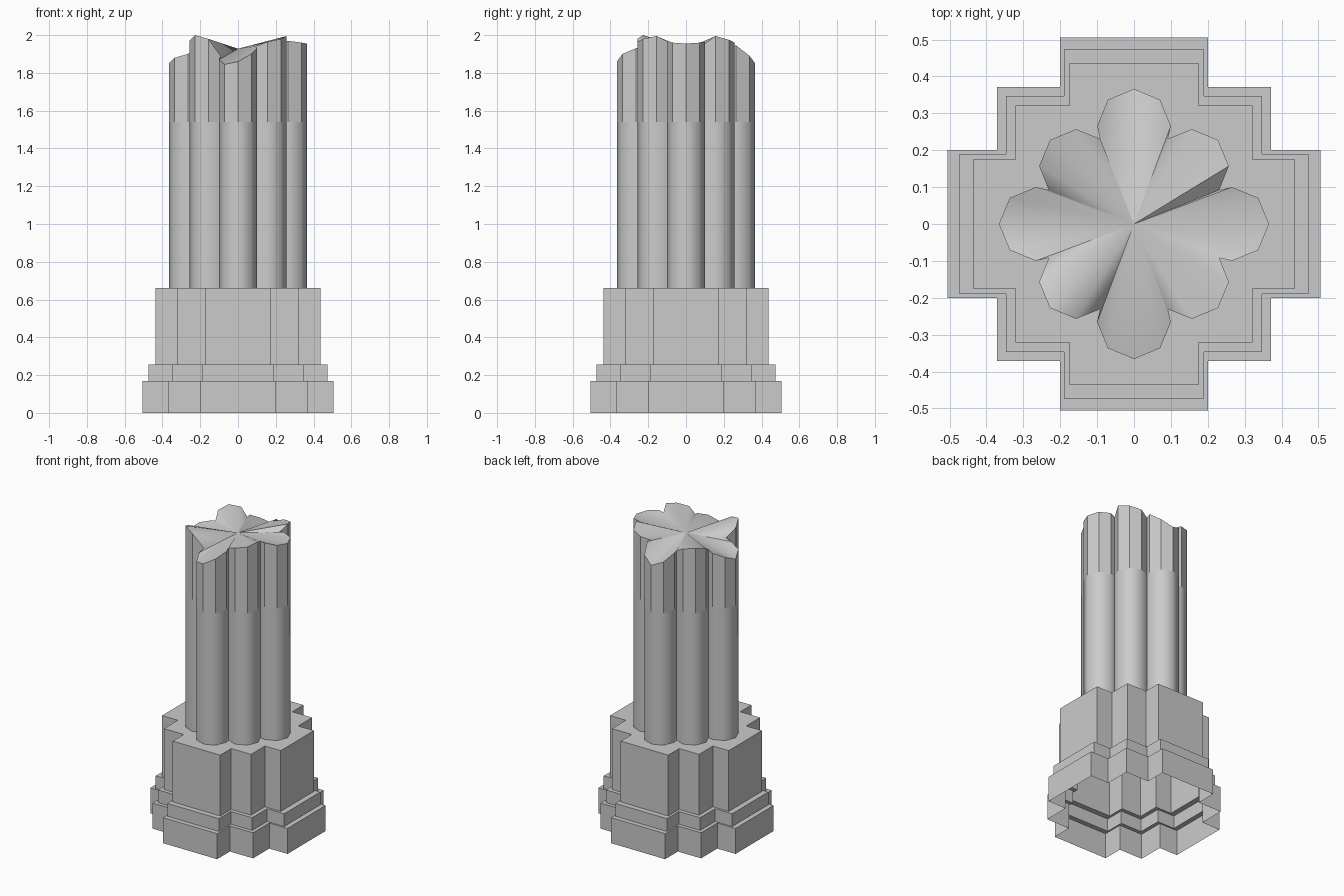
import bpy, bmesh
from math import sin, cos, radians

if "Cube" in bpy.data.objects:
    bpy.data.objects.remove(bpy.data.objects["Cube"])


def finish(name, bm):
    mesh = bpy.data.meshes.new(name)
    bm.to_mesh(mesh)
    bm.free()
    obj = bpy.data.objects.new(name, mesh)
    bpy.context.collection.objects.link(obj)
    return obj


def add_ring(bm, pts):
    return [bm.verts.new(p) for p in pts]


def bridge(bm, low, high):
    n = len(low)
    return [bm.faces.new((low[i], low[(i + 1) % n], high[(i + 1) % n], high[i]))
            for i in range(n)]


def four_fold(quarter):
    # repeat a quarter outline around the z axis
    pts = list(quarter)
    for _ in range(3):
        quarter = [(-y, x) for x, y in quarter]
        pts += quarter
    return pts


# stepped cross-shaped plinth, open underneath
def cross(arm, corner, half):
    return four_fold([(arm, -half), (arm, half), (corner, half),
                      (corner, corner), (half, corner)])


tiers = [(0.505, 0.371, 0.20, 0.0, 0.17),
         (0.473, 0.347, 0.19, 0.17, 0.255),
         (0.437, 0.321, 0.175, 0.255, 0.66)]
bm = bmesh.new()
previous = None
for arm, corner, half, z0, z1 in tiers:
    outline = cross(arm, corner, half)
    low = add_ring(bm, [(x, y, z0) for x, y in outline])
    high = add_ring(bm, [(x, y, z1) for x, y in outline])
    if previous:
        bridge(bm, previous, low)
    bridge(bm, low, high)
    previous = high
bm.faces.new(previous)
finish("stepped_plinth", bm)


# clustered shaft: eight merged octagonal columns
def octagon(cx, cy, angles, r=0.1):
    return [(cx + r * cos(radians(a)), cy + r * sin(radians(a))) for a in angles]


quarter = (octagon(0.266, 0, (-90, -45, 0, 45, 90)) + [(0.231, 0.092)]
           + octagon(0.157, 0.157, (0, 45, 90)) + [(0.092, 0.231)])
outline = four_fold(quarter)

# broken rim heights, one row per quarter, starting at the right-hand lobe
rim = [1.97, 1.96, 1.955, 1.96, 1.965, 1.95, 1.995, 1.975, 1.96, 1.94,
       1.945, 1.89, 1.85, 1.88, 1.92, 1.92, 1.96, 1.97, 1.95, 1.91,
       1.90, 1.88, 1.85, 1.88, 1.90, 1.92, 1.97, 2.00, 1.98, 1.89,
       1.87, 1.845, 1.86, 1.90, 1.93, 1.94, 1.965, 1.98, 1.995, 1.965]
bm = bmesh.new()
base = add_ring(bm, [(x, y, 0.66) for x, y in outline])
middle = add_ring(bm, [(x, y, 1.54) for x, y in outline])
top = add_ring(bm, [(x, y, z) for (x, y), z in zip(outline, rim)])
bridge(bm, base, middle)
chipped = bridge(bm, middle, top)
centre = bm.verts.new((0, 0, 1.928))
for i in range(len(top)):
    bm.faces.new((top[i], top[(i + 1) % len(top)], centre))
bm.faces.index_update()
flat = [f.index for f in chipped]
shaft = finish("broken_shaft", bm)

# rounded lower shaft, faceted broken end
bpy.context.view_layer.objects.active = shaft
shaft.select_set(True)
bpy.ops.object.shade_smooth_by_angle(angle=radians(50))
for i in flat:
    shaft.data.polygons[i].use_smooth = False
